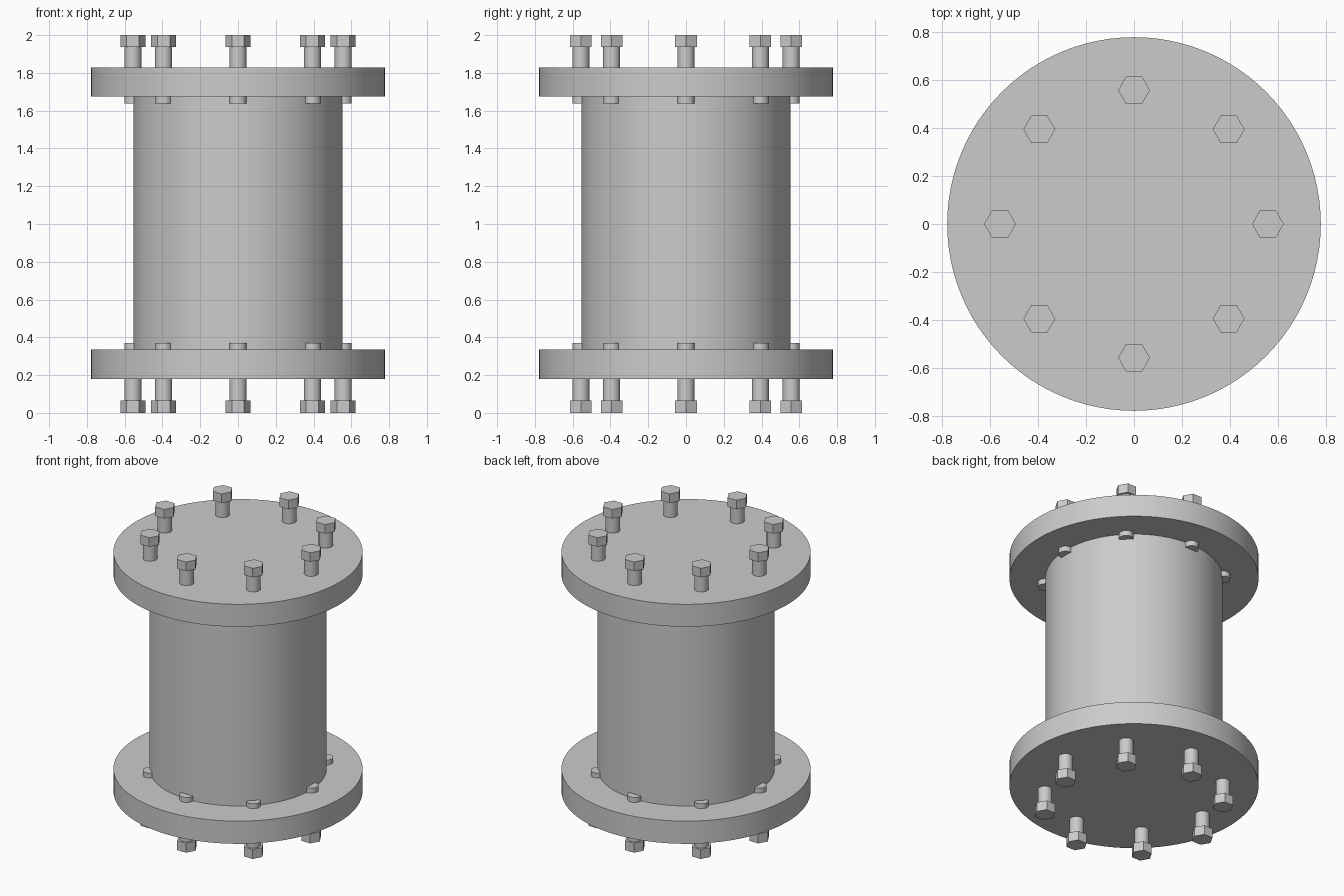
import bpy
import bmesh
from math import cos, sin, pi, radians
from mathutils import Matrix

cube = bpy.data.objects.get("Cube")
if cube:
    bpy.data.objects.remove(cube, do_unlink=True)

steel = bpy.data.materials.new("grey_steel")
steel.use_nodes = True
GREY = (0.6, 0.6, 0.6, 1)
steel.diffuse_color = GREY
steel.node_tree.nodes["Principled BSDF"].inputs["Base Color"].default_value = GREY


def add_cylinder(bm, radius, z0, z1, sides, x=0, y=0):
    """Capped prism between two heights, with one corner on +x."""
    place = Matrix.Translation((x, y, (z0 + z1) / 2)) @ Matrix.Rotation(pi / 2, 4, "Z")
    bmesh.ops.create_cone(bm, cap_ends=True, segments=sides, radius1=radius,
                          radius2=radius, depth=z1 - z0, matrix=place)


def finish(bm, name):
    mesh = bpy.data.meshes.new(name)
    bm.to_mesh(mesh)
    bm.free()
    mesh.materials.append(steel)
    obj = bpy.data.objects.new(name, mesh)
    bpy.context.collection.objects.link(obj)
    bpy.ops.object.select_all(action="DESELECT")
    obj.select_set(True)
    bpy.context.view_layer.objects.active = obj
    bpy.ops.object.shade_smooth_by_angle(angle=radians(30))


# Main barrel and the two end flanges
for name, radius, z0, z1 in (("barrel", 0.553, 0.336, 1.674),
                             ("bottom_flange", 0.777, 0.18, 0.336),
                             ("top_flange", 0.777, 1.674, 1.828)):
    bm = bmesh.new()
    add_cylinder(bm, radius, z0, z1, 96)
    finish(bm, name)

# Ring of hex bolts through each flange: shank and head
BOLTS = 8
CIRCLE = 0.557
for side, shank, head in (("bottom", (0.065, 0.37), (0, 0.065)),
                          ("top", (1.638, 1.937), (1.937, 2))):
    for i in range(BOLTS):
        angle = 2 * pi * i / BOLTS
        x, y = CIRCLE * cos(angle), CIRCLE * sin(angle)
        bm = bmesh.new()
        add_cylinder(bm, 0.045, *shank, 32, x, y)
        add_cylinder(bm, 0.066, *head, 6, x, y)
        finish(bm, f"{side}_bolt_{i + 1}")
